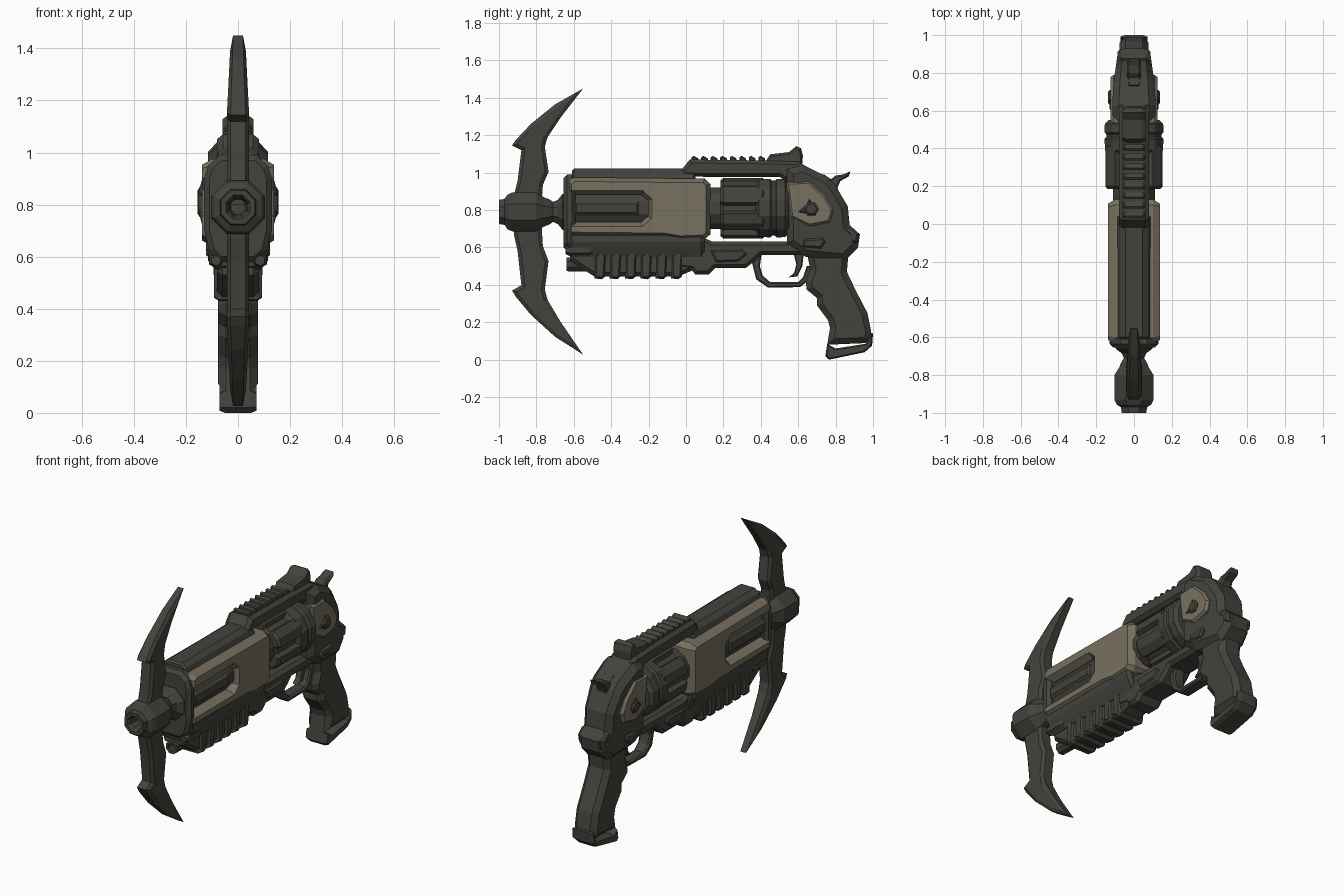
import bpy, bmesh, math
from mathutils import Vector


def material(name, rgb):
    m = bpy.data.materials.new(name)
    m.diffuse_color = (*rgb, 1)
    return m


DARK = material("dark gunmetal", (0.056, 0.057, 0.047))
TAN = material("worn tan", (0.19, 0.165, 0.12))


def finish(name, bm, mat):
    bmesh.ops.recalc_face_normals(bm, faces=bm.faces[:])
    me = bpy.data.meshes.new(name)
    bm.to_mesh(me)
    bm.free()
    me.materials.append(mat)
    ob = bpy.data.objects.new(name, me)
    bpy.context.collection.objects.link(ob)
    return ob


def prism(name, pts, lo, hi, mat=DARK, axis='x', t=0.0, d=0.0, taper=None):
    """Extrude an outline from lo to hi along x (y,z outline) or y (x,z outline).
    Both caps get a chamfer: inset by t and pushed out by d. taper scales x."""
    bm = bmesh.new()
    put = (lambda a, p: (a, p[0], p[1])) if axis == 'x' else (lambda a, p: (p[0], a, p[1]))
    r0 = [bm.verts.new(put(lo, p)) for p in pts]
    r1 = [bm.verts.new(put(hi, p)) for p in pts]
    caps = [bm.faces.new(r0), bm.faces.new(r1)]
    n = len(pts)
    for i in range(n):
        j = (i + 1) % n
        bm.faces.new((r0[i], r0[j], r1[j], r1[i]))
    bmesh.ops.recalc_face_normals(bm, faces=bm.faces[:])
    if t:
        for f in caps:
            bmesh.ops.inset_region(bm, faces=[f], thickness=t, depth=d, use_even_offset=True)
    if taper:
        for v in bm.verts:
            v.co.x *= taper(v.co)
    return finish(name, bm, mat)


def slab(name, pts, w, mat=DARK, t=0.015, d=0.015, taper=None):
    """Symmetric plate of half-width w in x, with chamfered sides."""
    return prism(name, pts, -w + d, w - d, mat, 'x', t, d, taper)


def beam(name, half, y0, y1, mat=DARK, t=0.012, d=0.012):
    """Bar along y; half is the +x side of the section, top to bottom."""
    pts = half + [(-x, z) for x, z in reversed(half)]
    return prism(name, pts, y0 + d, y1 - d, mat, 'y', t, d)


def lathe(name, prof, zc, sides, mat=DARK, x=0.0):
    """Rings of (y, radius) turned round an axis along y."""
    bm = bmesh.new()
    rings = []
    for y, r in prof:
        rings.append([bm.verts.new((x + r * math.cos(a), y, zc + r * math.sin(a)))
                      for a in (2 * math.pi * (k + 0.5) / sides for k in range(sides))])
    for a, b in zip(rings, rings[1:]):
        for i in range(sides):
            j = (i + 1) % sides
            bm.faces.new((a[i], a[j], b[j], b[i]))
    bm.faces.new(rings[0])
    bm.faces.new(rings[-1])
    return finish(name, bm, mat)


def box_pts(y0, y1, z0, z1):
    return [(y0, z0), (y1, z0), (y1, z1), (y0, z1)]


# Muzzle with bore and neck
lathe("muzzle", [(-0.90, 0.03), (-0.985, 0.04), (-1.0, 0.05), (-1.0, 0.07), (-0.97, 0.075),
                 (-0.955, 0.1), (-0.93, 0.112), (-0.80, 0.112), (-0.76, 0.085), (-0.735, 0.075),
                 (-0.71, 0.058), (-0.685, 0.07), (-0.66, 0.105), (-0.62, 0.105)], 0.79, 8)

# Axe-like blades above and below the muzzle
blade = [(-0.925, 0.80), (-0.92, 0.88), (-0.90, 0.96), (-0.88, 1.12), (-0.93, 1.145), (-0.91, 1.175),
         (-0.83, 1.26), (-0.70, 1.365), (-0.55, 1.45), (-0.67, 1.295), (-0.74, 1.19), (-0.755, 1.14),
         (-0.735, 1.005), (-0.765, 0.935), (-0.775, 0.80)]
thin = lambda co: 1 - 0.35 * max(0, min(1, (abs(co.z - 0.74) - 0.4) / 0.3))
slab("upper_blade", blade, 0.043, t=0.018, d=0.014, taper=thin)
slab("lower_blade", [(y, 0.37 - 1.125 * (z - 1.145)) for y, z in blade], 0.043, t=0.018, d=0.014, taper=thin)

# Barrel: front collar, dark core, tan slotted shroud, slot bars
beam("front_collar", [(0.07, 0.99), (0.115, 0.95), (0.13, 0.90), (0.13, 0.70), (0.11, 0.62), (0.07, 0.58)],
     -0.655, -0.59, t=0.02, d=0.02)
lathe("barrel_core", [(-0.62, 0.115), (0.15, 0.115), (0.22, 0.115)], 0.81, 12)
slab("barrel_shroud", [(-0.60, 0.975), (0.10, 0.968), (0.13, 0.94), (0.13, 0.67), (0.10, 0.645),
                       (-0.03, 0.64), (-0.12, 0.655), (-0.62, 0.66), (-0.635, 0.68), (-0.635, 0.735),
                       (-0.24, 0.735), (-0.205, 0.765), (-0.205, 0.85), (-0.24, 0.882), (-0.635, 0.882),
                       (-0.635, 0.95)], 0.138, TAN, t=0.022, d=0.038)
slab("slot_bars", box_pts(-0.60, -0.25, 0.772, 0.848), 0.122)
beam("top_spine", [(0.045, 1.022), (0.075, 1.0), (0.088, 0.965), (0.088, 0.93)], -0.61, 0.05)

# Lower housing and ribbed fore-end
beam("lower_housing", [(0.10, 0.69), (0.122, 0.665), (0.122, 0.63), (0.105, 0.59), (0.085, 0.55)],
     -0.63, 0.10, t=0.015, d=0.02)
slab("fore_end", [(-0.62, 0.58), (-0.62, 0.53), (-0.53, 0.47), (-0.49, 0.445), (-0.04, 0.445),
                  (0.04, 0.48), (0.06, 0.60)], 0.08, t=0.02, d=0.02)
for i in range(6):
    y = -0.46 + i * 0.082
    slab("fore_end_rib", [(y - 0.03, 0.56), (y + 0.01, 0.585), (y + 0.035, 0.56), (y + 0.028, 0.445),
                          (y + 0.01, 0.43), (y - 0.03, 0.435)], 0.092, t=0.012, d=0.018)
lathe("guide_tube", [(-0.60, 0.02), (-0.64, 0.024), (-0.64, 0.04), (-0.53, 0.042), (-0.45, 0.042)], 0.51, 8)
for s in (-1, 1):
    lathe("front_stud", [(-0.645, 0.02), (-0.625, 0.03), (-0.52, 0.03), (-0.50, 0.02)], 0.585, 6, x=s * 0.085)

# Fluted revolving cylinder
gear = []
for k in range(6):
    for deg, r in ((-19, 0.155), (0, 0.162), (19, 0.155), (23, 0.128), (37, 0.128)):
        a = math.radians(60 * k + deg + 30)
        gear.append((r * math.cos(a), 0.81 + r * math.sin(a)))
prism("cylinder_flutes", gear, 0.20, 0.41, axis='y', t=0.012, d=0.015)
lathe("cylinder_rear", [(0.37, 0.13), (0.39, 0.158), (0.45, 0.162), (0.46, 0.152), (0.475, 0.152),
                        (0.485, 0.162), (0.53, 0.16), (0.55, 0.14)], 0.81, 12)

# Top strap, serrations and rear sight
slab("top_strap", [(-0.03, 0.98), (-0.02, 1.02), (0.02, 1.07), (0.44, 1.065), (0.60, 1.06), (0.68, 1.01),
                   (0.68, 0.95), (0.54, 0.95), (0.50, 0.978), (0.10, 0.978)], 0.08, t=0.018, d=0.022)
for i in range(8):
    y = 0.03 + i * 0.051
    slab("strap_serration", [(y, 1.05), (y, 1.082), (y + 0.012, 1.09), (y + 0.036, 1.076), (y + 0.036, 1.05)],
         0.055, t=0.006, d=0.008)
slab("rear_sight", [(0.42, 1.05), (0.45, 1.098), (0.55, 1.11), (0.59, 1.142), (0.615, 1.13), (0.625, 1.09),
                    (0.62, 1.03)], 0.06, t=0.012, d=0.02)

# Rear frame, tan side shields with pivots
slim = lambda co: 1 - 0.28 * max(0, min(1, (co.y - 0.7) / 0.23))
slab("rear_frame", [(0.54, 1.02), (0.63, 1.04), (0.76, 0.975), (0.80, 0.93), (0.865, 0.82), (0.875, 0.72),
                    (0.93, 0.67), (0.92, 0.60), (0.85, 0.53), (0.64, 0.55), (0.54, 0.62)],
     0.115, t=0.035, d=0.035, taper=slim)
shield = [(0.535, 0.95), (0.66, 0.955), (0.75, 0.87), (0.79, 0.80), (0.77, 0.735), (0.66, 0.712), (0.56, 0.76)]
slab("side_shields", shield, 0.124, TAN, t=0.012, d=0.015)
slab("shield_pivots", [(0.67 + 0.04 * math.cos(k * math.pi / 3), 0.805 + 0.04 * math.sin(k * math.pi / 3))
                       for k in range(6)], 0.138, t=0.01, d=0.01)
slab("pivot_tabs", [(0.60, 0.79), (0.68, 0.775), (0.70, 0.80), (0.66, 0.86), (0.645, 0.83)], 0.13, t=0.006, d=0.006)
slab("frame_catches", [(0.62, 0.60), (0.72, 0.595), (0.745, 0.625), (0.735, 0.652), (0.63, 0.645)],
     0.122, t=0.01, d=0.012)
slab("frame_heel", [(0.78, 0.72), (0.88, 0.715), (0.925, 0.675), (0.915, 0.62), (0.80, 0.64)], 0.088, t=0.012)

# Hammer
slab("hammer", [(0.70, 0.96), (0.735, 0.992), (0.775, 0.965), (0.80, 0.985), (0.84, 0.99), (0.88, 1.008),
                (0.87, 0.98), (0.825, 0.955), (0.81, 0.92), (0.83, 0.85), (0.74, 0.88)], 0.036, t=0.008, d=0.01)

# Lower strap, guard and trigger
slab("lower_strap", [(-0.03, 0.64), (0.10, 0.65), (0.14, 0.632), (0.56, 0.632), (0.66, 0.66), (0.70, 0.56),
                     (0.40, 0.56), (0.37, 0.53), (0.32, 0.49), (0.155, 0.49), (0.12, 0.455), (0.05, 0.455),
                     (0.03, 0.48), (-0.05, 0.49)], 0.085, t=0.018, d=0.02)
slab("strap_panels", [(0.13, 0.585), (0.30, 0.59), (0.33, 0.565), (0.28, 0.525), (0.16, 0.52)],
     0.095, t=0.01, d=0.012)
slab("trigger_guard", [(0.34, 0.57), (0.375, 0.43), (0.44, 0.385), (0.61, 0.388), (0.65, 0.42), (0.68, 0.50),
                       (0.645, 0.50), (0.625, 0.44), (0.60, 0.415), (0.45, 0.415), (0.41, 0.45),
                       (0.395, 0.50), (0.405, 0.57)], 0.038, t=0.007, d=0.01)
slab("trigger", [(0.575, 0.57), (0.59, 0.51), (0.578, 0.465), (0.55, 0.44), (0.595, 0.445), (0.622, 0.50),
                 (0.63, 0.57)], 0.022, t=0.006, d=0.006)

# Grip with finger grooves and butt cap
slab("grip", [(0.645, 0.58), (0.665, 0.48), (0.64, 0.42), (0.645, 0.375), (0.70, 0.33), (0.70, 0.29),
              (0.76, 0.21), (0.77, 0.17), (0.755, 0.08), (0.985, 0.09), (0.99, 0.15), (0.97, 0.25),
              (0.905, 0.375), (0.86, 0.47), (0.87, 0.58)], 0.076, t=0.03, d=0.03)
slab("butt_cap", [(0.755, 0.085), (0.745, 0.02), (0.765, 0.0), (0.955, 0.04), (0.995, 0.075), (1.0, 0.14),
                  (0.985, 0.145), (0.96, 0.085), (0.80, 0.06)], 0.072, t=0.008, d=0.022)
